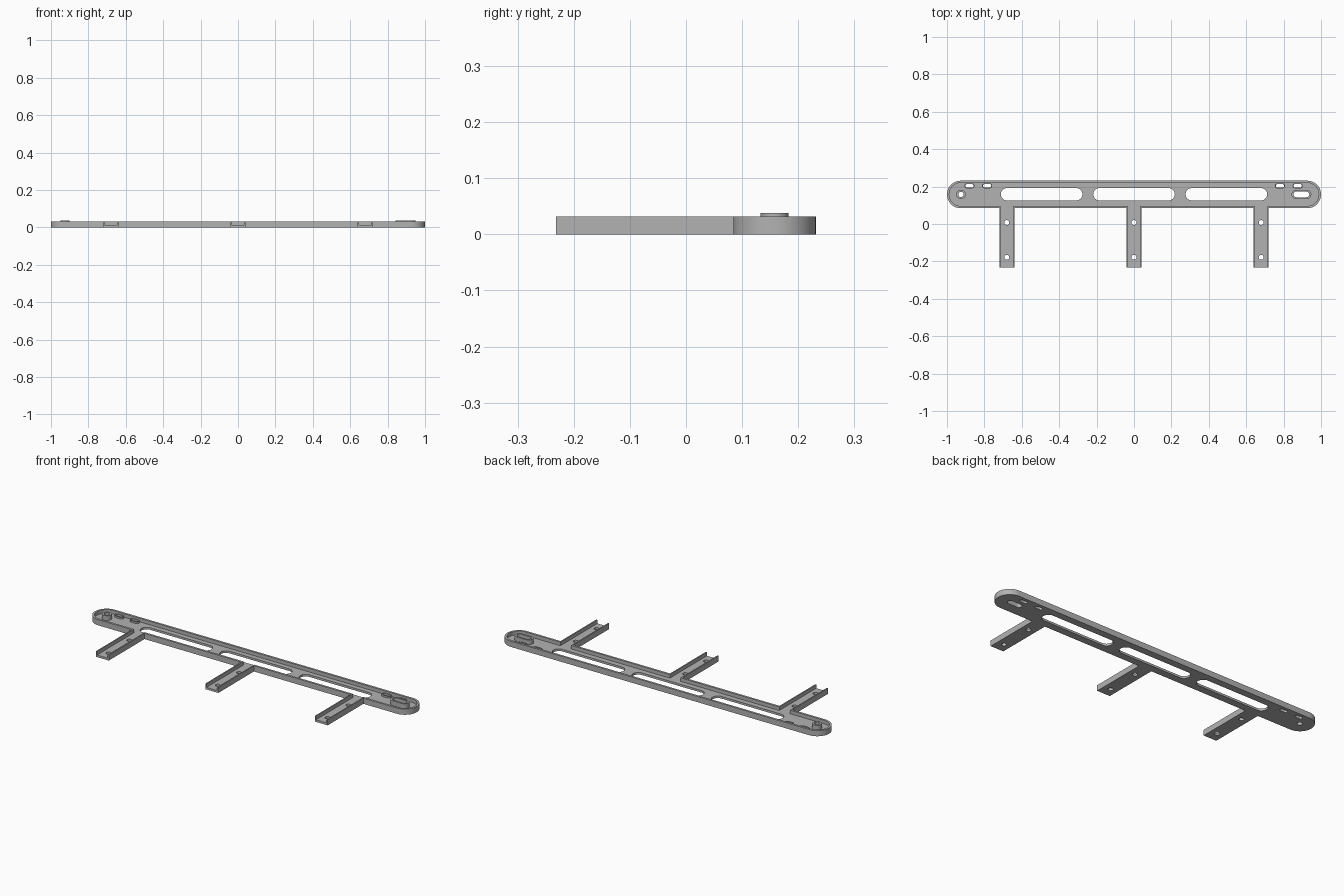
import bpy, bmesh, math

cube = bpy.data.objects.get("Cube")
if cube:
    bpy.data.objects.remove(cube, do_unlink=True)

HEIGHT, FLOOR = 0.032, 0.012
RAIL_Y, RAIL_R = 0.158, 0.0735
LEG_X, LEG_END = (-0.68, 0.0, 0.68), -0.232

grey = bpy.data.materials.new("satin grey")
grey.use_nodes = True
colour = (0.45, 0.45, 0.45, 1)
grey.diffuse_color = colour
grey.node_tree.nodes["Principled BSDF"].inputs["Base Color"].default_value = colour


def arc(cx, cy, r, start, n=24):
    """Half circle, anticlockwise from the start angle."""
    return [(cx + r * math.cos(start + math.pi * i / n),
             cy + r * math.sin(start + math.pi * i / n)) for i in range(n + 1)]


def slot(cx, cy, length, r):
    """Rounded slot outline; a circle when length equals the diameter."""
    d = max(length / 2 - r, 0.0001)
    return arc(cx + d, cy, r, -math.pi / 2) + arc(cx - d, cy, r, math.pi / 2)


def rail_outline(inset, leg_half, leg_end):
    """Rounded rail joined to its three legs, as one outline."""
    r = RAIL_R - inset
    d = 1 - RAIL_R
    pts = arc(d, RAIL_Y, r, -math.pi / 2) + arc(-d, RAIL_Y, r, math.pi / 2)
    for x in LEG_X:
        a, b = x - leg_half, x + leg_half
        pts += [(a, RAIL_Y - r), (a, leg_end), (b, leg_end), (b, RAIL_Y - r)]
    return pts


def prism(name, outlines, z0, z1):
    """Extrude disjoint outlines into one object."""
    bm = bmesh.new()
    for pts in outlines:
        face = bm.faces.new([bm.verts.new((x, y, z0)) for x, y in pts])
        up = bmesh.ops.extrude_face_region(bm, geom=[face], use_keep_orig=True)
        top = [v for v in up["geom"] if isinstance(v, bmesh.types.BMVert)]
        bmesh.ops.translate(bm, verts=top, vec=(0, 0, z1 - z0))
    bmesh.ops.recalc_face_normals(bm, faces=bm.faces)
    mesh = bpy.data.meshes.new(name)
    bm.to_mesh(mesh)
    bm.free()
    mesh.materials.append(grey)
    obj = bpy.data.objects.new(name, mesh)
    bpy.context.collection.objects.link(obj)
    return obj


def combine(target, tool, operation):
    """Apply a boolean and remove the tool object."""
    mod = target.modifiers.new(operation.title(), "BOOLEAN")
    mod.operation, mod.object, mod.solver = operation, tool, "EXACT"
    bpy.ops.object.select_all(action="DESELECT")
    bpy.context.view_layer.objects.active = target
    target.select_set(True)
    bpy.ops.object.modifier_apply(modifier=mod.name)
    bpy.data.objects.remove(tool, do_unlink=True)


# Tray-shaped rail with open-ended channel legs
bracket = prism("bracket_rail", [rail_outline(0, 0.04, LEG_END)], 0, HEIGHT)
cavity = prism("cavity", [rail_outline(0.012, 0.033, LEG_END - 0.1)], FLOOR, HEIGHT + 0.1)
combine(bracket, cavity, "DIFFERENCE")

# Raised bosses at the ends and low lips around the small slots
small_x = (-0.88, -0.785, 0.78, 0.875)
bosses = prism("bosses", [slot(-0.925, RAIL_Y, 0.05, 0.025),
                          slot(0.895, RAIL_Y, 0.106, 0.025)], FLOOR / 2, 0.038)
combine(bracket, bosses, "UNION")
lips = prism("lips", [slot(x, 0.204, 0.054, 0.0135) for x in small_x], FLOOR / 2, 0.022)
combine(bracket, lips, "UNION")

# Through holes: long windows, small slots, boss bores and leg screw holes
holes = [slot(x, RAIL_Y + 0.001, 0.436, 0.033) for x in (-0.494, 0, 0.494)]
holes += [slot(x, 0.204, 0.044, 0.0095) for x in small_x]
holes += [slot(-0.925, RAIL_Y, 0.028, 0.014), slot(0.895, RAIL_Y, 0.084, 0.015)]
holes += [slot(x, y, 0.026, 0.013) for x in LEG_X for y in (0.008, -0.178)]
combine(bracket, prism("holes", holes, -0.1, 0.1), "DIFFERENCE")

bpy.ops.object.shade_smooth_by_angle(angle=math.radians(30))
